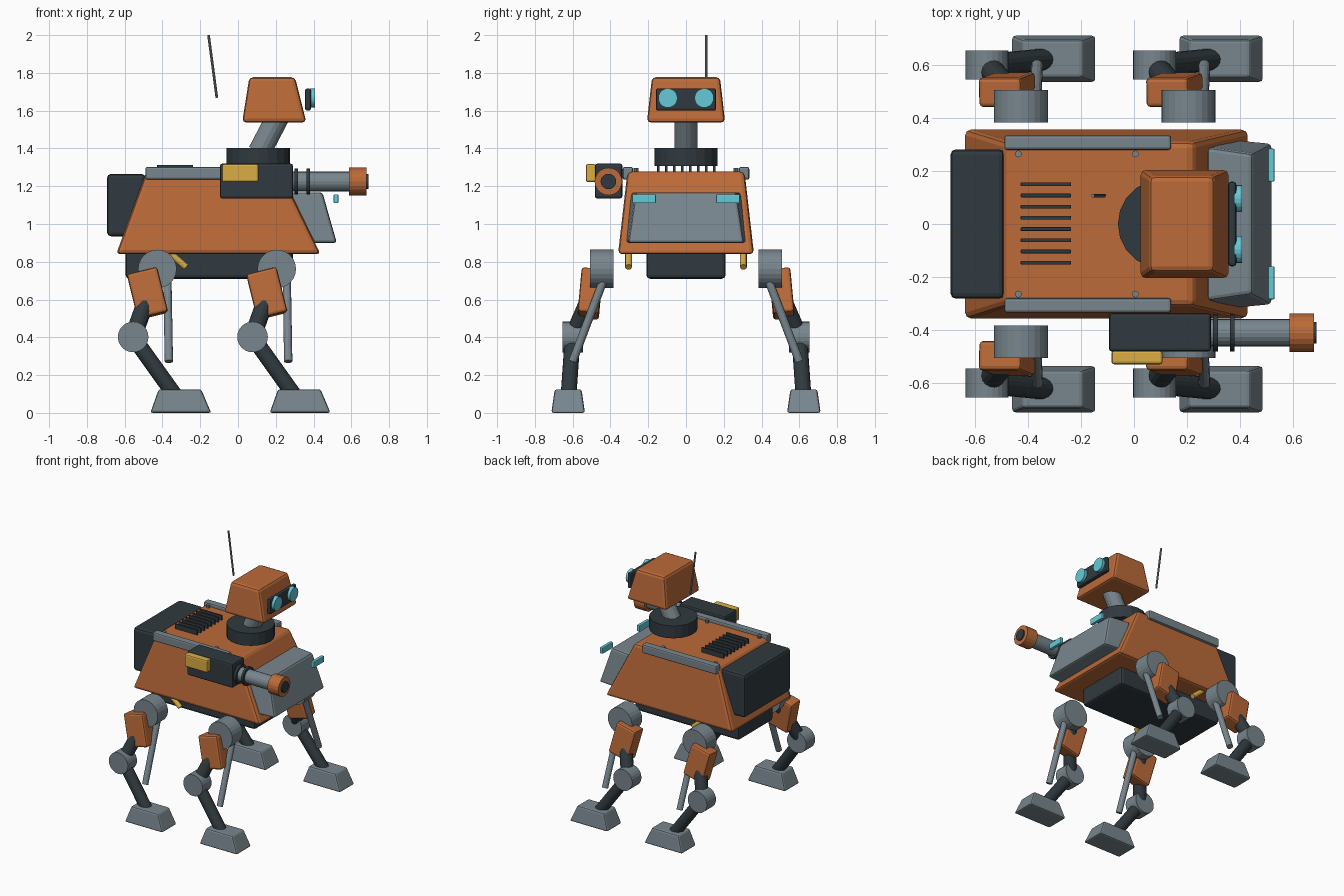
import bpy, bmesh
from mathutils import Vector, Matrix, Euler

if "Cube" in bpy.data.objects:
    bpy.data.objects.remove(bpy.data.objects["Cube"])


def mat(name, rgb):
    m = bpy.data.materials.new(name)
    m.diffuse_color = (*rgb, 1)
    m.use_nodes = True
    m.node_tree.nodes["Principled BSDF"].inputs["Base Color"].default_value = m.diffuse_color
    return m


ORANGE = mat("orange_paint", (0.50, 0.145, 0.04))
DARK = mat("dark_metal", (0.03, 0.042, 0.05))
GREY = mat("blue_grey_metal", (0.19, 0.24, 0.27))
CYAN = mat("cyan_glass", (0.13, 0.60, 0.68))
YELLOW = mat("yellow_paint", (0.70, 0.42, 0.06))


def finish(name, bm, material, bevel=0.0, segments=2):
    bmesh.ops.recalc_face_normals(bm, faces=bm.faces)
    me = bpy.data.meshes.new(name)
    bm.to_mesh(me)
    bm.free()
    me.materials.append(material)
    ob = bpy.data.objects.new(name, me)
    bpy.context.collection.objects.link(ob)
    if bevel:
        mod = ob.modifiers.new("bevel", "BEVEL")
        mod.width = bevel
        mod.segments = segments
        mod.limit_method = 'ANGLE'
    return ob


def frustum(name, bottom, top, z0, z1, material, bevel=0.015):
    """Tapered box; bottom and top are (x0, x1, y0, y1)."""
    bm = bmesh.new()
    rings = []
    for (x0, x1, y0, y1), z in ((bottom, z0), (top, z1)):
        rings.append([bm.verts.new(p) for p in
                      ((x0, y0, z), (x1, y0, z), (x1, y1, z), (x0, y1, z))])
    a, b = rings
    bm.faces.new(a[::-1])
    bm.faces.new(b)
    for i in range(4):
        j = (i + 1) % 4
        bm.faces.new((a[i], a[j], b[j], b[i]))
    return finish(name, bm, material, bevel)


def box(name, x, y, z, material, bevel=0.01):
    r = (x[0], x[1], min(y), max(y))
    return frustum(name, r, r, z[0], z[1], material, bevel)


def rod(name, p, q, r, material, sides=20, bevel=0.0):
    """Cylinder from point p to point q."""
    p, q = Vector(p), Vector(q)
    d = q - p
    bm = bmesh.new()
    m = Matrix.Translation((p + q) / 2) @ d.to_track_quat('Z', 'Y').to_matrix().to_4x4()
    bmesh.ops.create_cone(bm, cap_ends=True, segments=sides, radius1=r, radius2=r,
                          depth=d.length, matrix=m)
    return finish(name, bm, material, bevel)


# Torso, belly and rear pack
frustum("torso", (-0.645, 0.437, -0.36, 0.36), (-0.485, 0.225, -0.31, 0.31),
        0.84, 1.277, ORANGE, 0.022)
box("belly", (-0.595, 0.29), (-0.21, 0.21), (0.71, 0.86), DARK, 0.02)
box("rear_pack", (-0.693, -0.49), (-0.282, 0.282), (0.935, 1.265), DARK, 0.02)

# Chest plate: wedge that narrows towards the front
bm = bmesh.new()
pts = [(0.36, 0.32, 0.9), (0.523, 0.305, 0.9), (0.447, 0.265, 1.168), (0.275, 0.29, 1.168)]
left = [bm.verts.new(p) for p in pts]
right = [bm.verts.new((x, -y, z)) for x, y, z in pts]
bm.faces.new(left)
bm.faces.new(right[::-1])
for i in range(4):
    j = (i + 1) % 4
    bm.faces.new((left[i], right[i], right[j], left[j]))
finish("chest_plate", bm, GREY, 0.015)

# Paired torso details
for s, side in ((-1, "right"), (1, "left")):
    box(f"chest_lamp_{side}", (0.506, 0.531), (0.16 * s, 0.285 * s), (1.11, 1.157), CYAN, 0.005)
    box(f"top_rail_{side}", (-0.49, 0.14), (0.28 * s, 0.335 * s), (1.235, 1.302), GREY, 0.01)
    for i, x in enumerate((-0.437, 0.005)):
        rod(f"rail_peg_{side}_{i}", (x, 0.265 * s, 1.26), (x, 0.265 * s, 1.297), 0.013, GREY, 10)
    rod(f"belly_hook_{side}", (-0.36, 0.304 * s, 0.845), (-0.275, 0.304 * s, 0.772),
        0.018, YELLOW, 12)

# Cooling vents on the back
for i in range(8):
    y = -0.146 + i * 0.0423
    box(f"vent_{i}", (-0.428, -0.238), (y - 0.007, y + 0.007), (1.27, 1.313), DARK, 0.003)

# Neck and head
rod("neck_collar", (0.107, 0, 1.307), (0.107, 0, 1.402), 0.168, DARK, 20)
rod("neck", (0.113, 0, 1.38), (0.215, 0, 1.575), 0.061, GREY, 16)
frustum("head", (0.022, 0.362, -0.207, 0.207), (0.06, 0.302, -0.18, 0.18),
        1.538, 1.777, ORANGE, 0.02)
box("visor", (0.355, 0.387), (-0.16, 0.16), (1.6, 1.718), DARK, 0.012)
for s, side in ((-1, "right"), (1, "left")):
    rod(f"eye_{side}", (0.38, 0.096 * s, 1.667), (0.408, 0.096 * s, 1.667), 0.051, CYAN, 20)
rod("antenna", (-0.112, 0.107, 1.668), (-0.156, 0.107, 2.0), 0.007, GREY, 8)

# Side cannon
box("cannon_body", (-0.095, 0.291), (-0.482, -0.337), (1.135, 1.32), DARK, 0.012)
box("cannon_battery", (-0.085, 0.108), (-0.53, -0.478), (1.222, 1.317), YELLOW, 0.01)


def along(name, x0, x1, r, material):
    rod(name, (x0, -0.411, 1.225), (x1, -0.411, 1.225), r, material, 20)


along("cannon_barrel", 0.28, 0.6, 0.052, GREY)
along("cannon_ring_rear", 0.298, 0.318, 0.07, DARK)
along("cannon_ring_front", 0.362, 0.38, 0.07, DARK)
along("cannon_muzzle", 0.588, 0.68, 0.073, ORANGE)
along("cannon_bore", 0.65, 0.69, 0.041, DARK)

# Four legs: same leg shifted in x and mirrored in y
for dx, end in ((0, "front"), (-0.632, "rear")):
    for s, side in ((-1, "right"), (1, "left")):
        n = f"{end}_{side}"

        def P(x, y, z):
            return (x + dx, y * s, z)

        rod(f"hip_joint_{n}", P(0.205, 0.383, 0.762), P(0.205, 0.507, 0.762), 0.102, GREY, 24)
        thigh = box(f"thigh_armour_{n}", (-0.083, 0.083), (-0.056, 0.056), (-0.122, 0.122),
                    ORANGE, 0.015)
        thigh.location = P(0.153, 0.507, 0.632)
        thigh.rotation_euler = Euler((0.09 * s, -0.24, 0))
        rod(f"upper_leg_{n}", P(0.205, 0.445, 0.762), P(0.077, 0.6, 0.402), 0.046, DARK, 16)
        rod(f"knee_joint_{n}", P(0.077, 0.545, 0.402), P(0.077, 0.655, 0.402), 0.081, GREY, 24)
        rod(f"shin_{n}", P(0.077, 0.6, 0.402), P(0.3, 0.622, 0.09), 0.042, DARK, 16)
        rod(f"leg_strut_{n}", P(0.258, 0.43, 0.72), P(0.266, 0.6, 0.272), 0.022, GREY, 12)
        a, b = sorted((0.535 * s, 0.713 * s))
        frustum(f"foot_{n}", (0.168 + dx, 0.49 + dx, a, b),
                (0.212 + dx, 0.437 + dx, a + 0.018, b - 0.018), 0.0, 0.125, GREY, 0.012)
